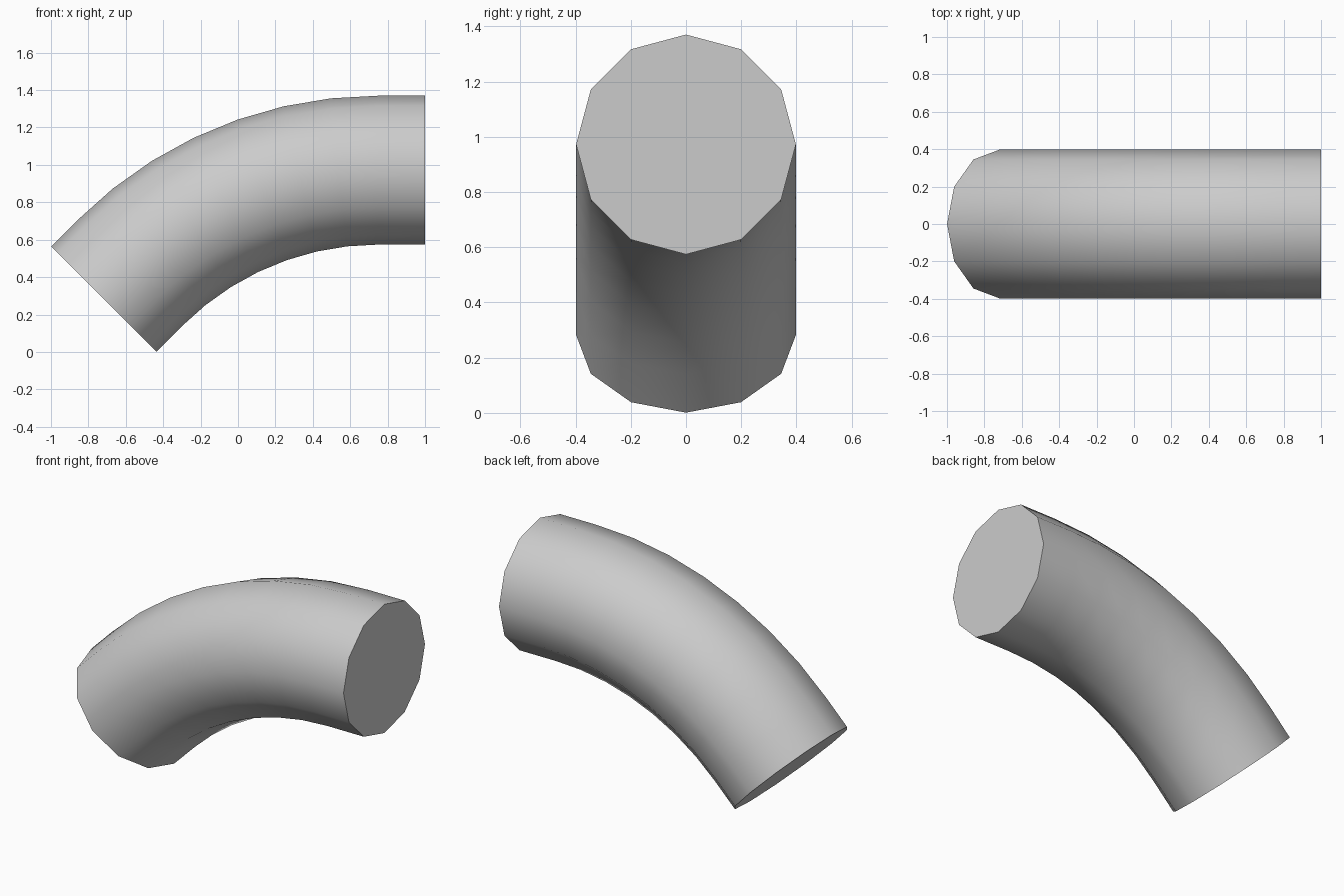
import bpy, bmesh
from math import sin, cos, pi, radians

if "Cube" in bpy.data.objects:
    bpy.data.objects.remove(bpy.data.objects["Cube"])

SIDES, STEPS = 12, 7
R = 0.398            # pipe radius
BEND = 1.879         # centreline bend radius
CX, CZ = 0.75, -0.907  # bend centre
END = radians(45)

# Centreline stations: (x, z, bend angle), straight stub at each end
path = [(1.0, CZ + BEND, 0.0)]
for i in range(STEPS + 1):
    a = END * i / STEPS
    path.append((CX - BEND * sin(a), CZ + BEND * cos(a), a))
x, z, a = path[-1]
path.append((x - 0.197 * cos(a), z - 0.197 * sin(a), a))

# Sweep a 12-sided ring along the path
bm = bmesh.new()
rings = []
for x, z, a in path:
    ring = []
    for k in range(SIDES):
        t = 2 * pi * k / SIDES
        h = R * cos(t)
        ring.append(bm.verts.new((x - h * sin(a), R * sin(t), z + h * cos(a))))
    rings.append(ring)
for r0, r1 in zip(rings, rings[1:]):
    for k in range(SIDES):
        n = (k + 1) % SIDES
        bm.faces.new((r0[k], r0[n], r1[n], r1[k]))

# End caps
bm.faces.new(rings[0])
bm.faces.new(rings[-1])
bmesh.ops.recalc_face_normals(bm, faces=bm.faces)

mesh = bpy.data.meshes.new("pipe_elbow")
bm.to_mesh(mesh)
bm.free()
pipe = bpy.data.objects.new("pipe_elbow", mesh)
bpy.context.collection.objects.link(pipe)

# Smooth wall, sharp end rims
bpy.context.view_layer.objects.active = pipe
pipe.select_set(True)
bpy.ops.object.shade_smooth_by_angle(angle=radians(40))
